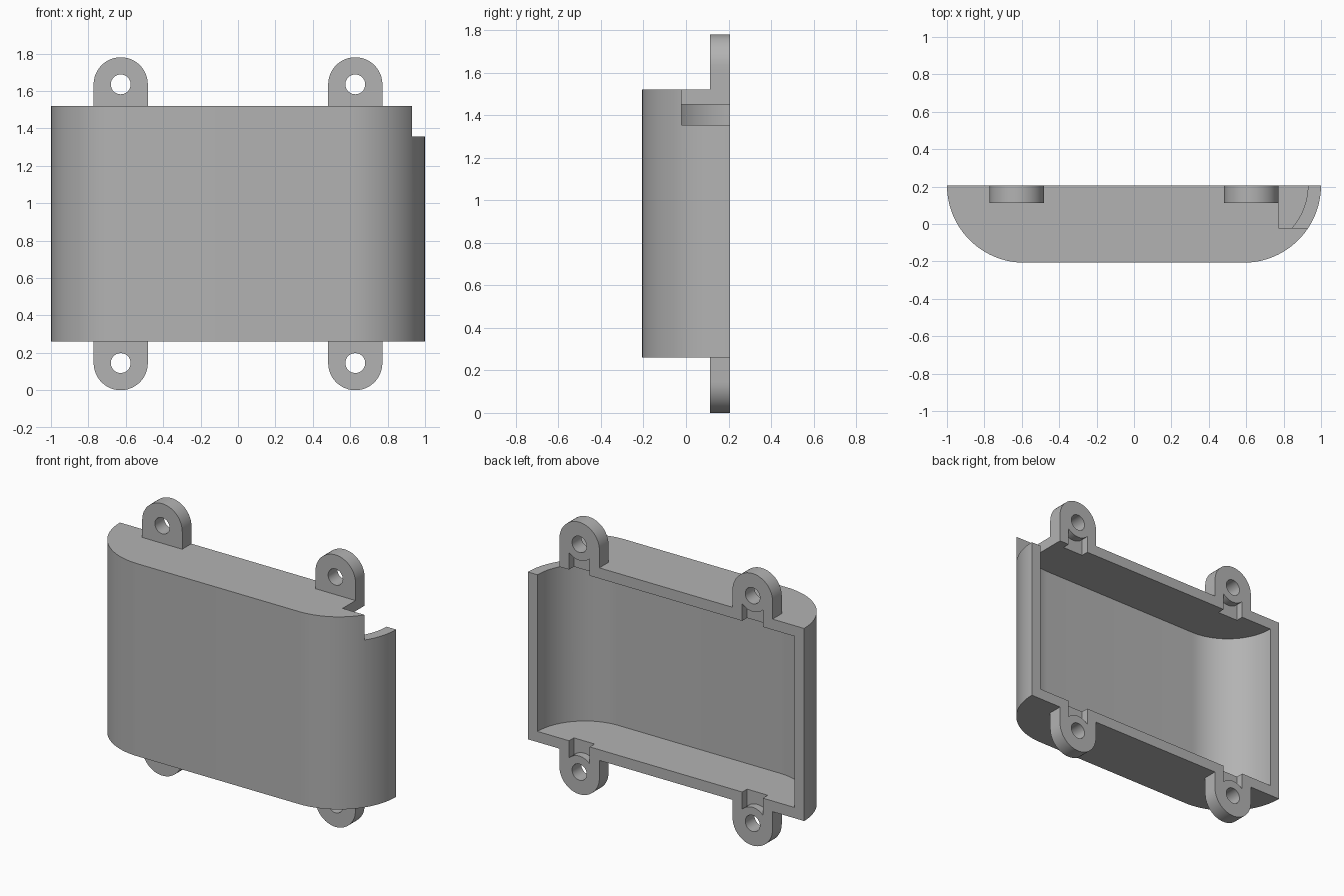
import bpy, bmesh, math
from mathutils import Matrix

cube = bpy.data.objects.get("Cube")
if cube:
    bpy.data.objects.remove(cube, do_unlink=True)

BACK = 0.207            # mounting plane
LOW, HIGH = 0.26, 1.52  # body bottom and top
WALL = 0.07
HOLE_X, HOLE_Z = 0.627, 0.145
TAB_R, TAB_DEPTH = 0.145, 0.095

grey = bpy.data.materials.new("mid grey")
grey.use_nodes = True
colour = (0.45, 0.45, 0.45, 1)
grey.diffuse_color = colour
grey.node_tree.nodes["Principled BSDF"].inputs["Base Color"].default_value = colour


def prism(name, points, vector):
    """Extrude a closed outline of 3D points along a vector."""
    bm = bmesh.new()
    face = bm.faces.new([bm.verts.new(p) for p in points])
    made = bmesh.ops.extrude_face_region(bm, geom=[face])["geom"]
    verts = [v for v in made if isinstance(v, bmesh.types.BMVert)]
    bmesh.ops.translate(bm, vec=vector, verts=verts)
    bmesh.ops.recalc_face_normals(bm, faces=bm.faces)
    mesh = bpy.data.meshes.new(name)
    bm.to_mesh(mesh)
    bm.free()
    mesh.materials.append(grey)
    obj = bpy.data.objects.new(name, mesh)
    bpy.context.collection.objects.link(obj)
    return obj


def box(name, x0, x1, y0, y1, z0, z1):
    return prism(name, [(x0, y0, z0), (x1, y0, z0), (x1, y1, z0), (x0, y1, z0)],
                 (0, 0, z1 - z0))


def arc(cx, cy, r, start, end, steps):
    angles = [math.radians(start + (end - start) * i / steps) for i in range(steps + 1)]
    return [(cx + r * math.cos(a), cy + r * math.sin(a)) for a in angles]


def combine(target, tool, operation):
    """Apply a boolean and discard the tool."""
    mod = target.modifiers.new("cut", "BOOLEAN")
    mod.operation, mod.object, mod.solver = operation, tool, "EXACT"
    bpy.context.view_layer.objects.active = target
    bpy.ops.object.modifier_apply(modifier=mod.name)
    bpy.data.objects.remove(tool, do_unlink=True)


def tray_outline(radius, z):
    """Flat front with quarter-round sides, open toward the back."""
    c = 1 - 2 * BACK
    right = arc(c, BACK, radius, 0, -90, 24)
    left = arc(-c, BACK, radius, -90, -180, 24)
    return [(x, y, z) for x, y in right + left]


def disc(name, x, z, radius, y0, y1):
    pts = [(px, y0, pz) for px, pz in arc(x, z, radius, 0, 360, 40)[:-1]]
    return prism(name, pts, (0, y1 - y0, 0))


# Body with rounded sides
body = prism("enclosure", tray_outline(2 * BACK, LOW), (0, 0, HIGH - LOW))

# Mounting tabs, rounded away from the body
for x in (-HOLE_X, HOLE_X):
    for z, edge, turn in ((HOLE_Z, LOW, 180), (LOW + HIGH - HOLE_Z, HIGH, 0)):
        outline = arc(x, z, TAB_R, turn, turn + 180, 24)
        outline += [(outline[-1][0], edge), (outline[0][0], edge)]
        tab = prism("tab", [(px, BACK - TAB_DEPTH, pz) for px, pz in outline],
                    (0, TAB_DEPTH, 0))
        combine(body, tab, "UNION")

# Hollow interior, open at the back
cavity = prism("cavity", tray_outline(2 * BACK - WALL, LOW + WALL),
               (0, 0, HIGH - LOW - 2 * WALL))
back_opening = box("back_opening", WALL - 1, 1 - WALL, BACK - 0.001, BACK + 0.1,
                   LOW + WALL, HIGH - WALL)
combine(body, cavity, "DIFFERENCE")
combine(body, back_opening, "DIFFERENCE")

# Corner cable notch
notch = box("notch", HOLE_X + TAB_R, 1.1, -0.022, BACK + 0.1, 1.355, HIGH + 0.1)
combine(body, notch, "DIFFERENCE")

# Screw holes and the shallow rim slots that curve around them
for x in (-HOLE_X, HOLE_X):
    for z, inner in ((HOLE_Z, LOW + WALL + 0.02),
                     (LOW + HIGH - HOLE_Z, HIGH - WALL - 0.02)):
        slot = box("slot", x - 0.075, x + 0.075, BACK - 0.05, BACK + 0.05,
                   min(z, inner), max(z, inner))
        combine(slot, disc("boss", x, z, 0.105, 0, 0.5), "DIFFERENCE")
        combine(body, slot, "DIFFERENCE")
        combine(body, disc("hole", x, z, 0.053, 0, 0.5), "DIFFERENCE")

bpy.ops.object.select_all(action="DESELECT")
body.select_set(True)
bpy.context.view_layer.objects.active = body
bpy.ops.object.shade_smooth_by_angle(angle=math.radians(30))
